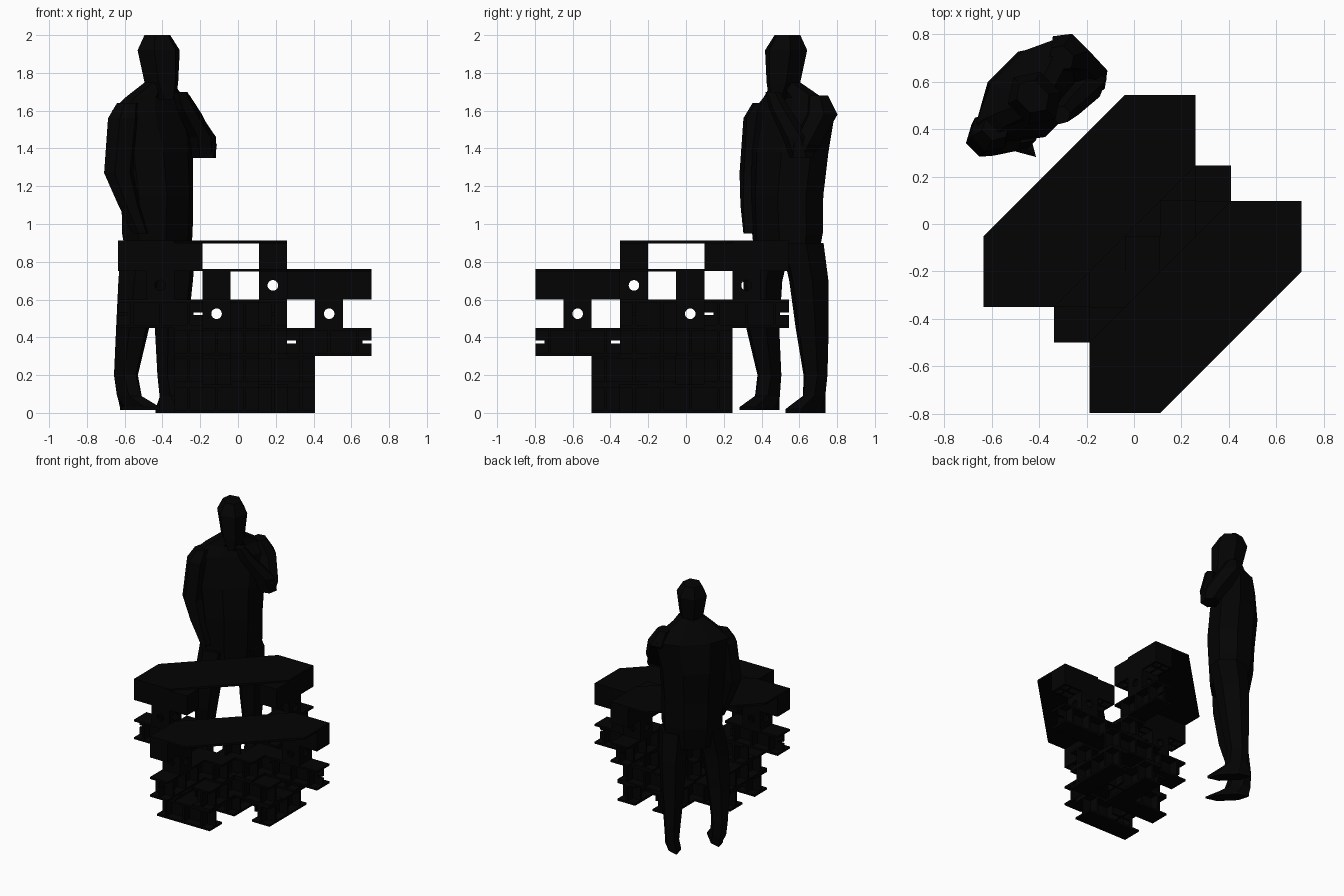
import bpy, bmesh
from math import cos, sin, pi
from mathutils import Matrix, Vector

if "Cube" in bpy.data.objects:
    bpy.data.objects.remove(bpy.data.objects["Cube"])

C, X0, Y0, L, T = 0.149, -0.635, -0.797, 0.15, 0.015   # grid cell, origin, layer, sheet thickness
black = bpy.data.materials.new("black")
black.diffuse_color = (0.001, 0.001, 0.001, 1)
black.use_nodes = True
black.node_tree.nodes["Principled BSDF"].inputs["Base Color"].default_value = black.diffuse_color


def to_mesh(bm, name):
    bmesh.ops.recalc_face_normals(bm, faces=bm.faces)
    me = bpy.data.meshes.new(name)
    bm.to_mesh(me)
    bm.free()
    me.materials.append(black)
    return me


def add(name, me, mat=Matrix()):
    ob = bpy.data.objects.new(name, me)
    ob.matrix_world = mat
    bpy.context.collection.objects.link(ob)
    return ob


def box(bm, lo, hi):
    lo, hi = Vector(lo), Vector(hi)
    bmesh.ops.create_cube(bm, size=1, matrix=Matrix.Translation((lo + hi) / 2)
                          @ Matrix.Diagonal((*(hi - lo), 1)))


def extrude(bm, pts, vec):
    f = bm.faces.new([bm.verts.new(p) for p in pts])
    g = bmesh.ops.extrude_face_region(bm, geom=[f])
    bmesh.ops.translate(bm, vec=vec, verts=[v for v in g["geom"] if isinstance(v, bmesh.types.BMVert)])


# Three-cell beam of sheets, along x from the origin, centred on y, with or without end slots
def beam_mesh(slotted):
    bm = bmesh.new()
    n, s, a, b = 3 * C, 0.048, L / 2 - 0.007, L / 2 + 0.007
    prof = [(0, 0), (n, 0), (n, L), (0, L)]
    if slotted:
        prof = [(0, 0), (n, 0), (n, a), (n - s, a), (n - s, b), (n, b), (n, L),
                (0, L), (0, b), (s, b), (s, a), (0, a)]
    extrude(bm, [(x, -T / 2, z) for x, z in prof], (0, T, 0))
    for z in (0, L - T):
        box(bm, (0, -C / 2, z), (n, C / 2, z + T))
    for i in range(3):
        x = (i + 0.5) * C
        box(bm, (x - T / 2, -C / 2, 0), (x + T / 2, C / 2, L))
    return to_mesh(bm, "beam")


# End box under a table top: skirt walls with ribs inside
def end_box_mesh():
    bm = bmesh.new()
    h, n = C / 2, 3 * C
    for y in (-h, -T / 2, h - T):
        box(bm, (0, y, 0), (n, y + T, L))
    for x in (0, .5 * C, 1.5 * C, 2.5 * C, n - T):
        box(bm, (x, -h, 0), (x + T, h, L))
    box(bm, (0, -h, L - T), (n, h, L))
    return to_mesh(bm, "end_box")


# One-cell connector: four walls, each with a round hole
def connector_mesh():
    bm = bmesh.new()
    h, r, n = C / 2, 0.028, 24
    for k in range(4):
        rot = Matrix.Rotation(k * pi / 2, 4, 'Z')
        rings = []
        for y in (-h, -h + T):
            inner, outer = [], []
            for i in range(n):
                t = 2 * pi * i / n
                c, d = cos(t), sin(t)
                m = max(abs(c), abs(d))
                inner.append(bm.verts.new(rot @ Vector((r * c, y, L / 2 + r * d))))
                outer.append(bm.verts.new(rot @ Vector((h * c / m, y, L / 2 + L / 2 * d / m))))
            rings += [inner, outer]
        for p, q in ((0, 1), (2, 3), (0, 2), (1, 3)):
            for i in range(n):
                j = (i + 1) % n
                bm.faces.new((rings[p][i], rings[p][j], rings[q][j], rings[q][i]))
    return to_mesh(bm, "connector")


SLOTTED, PLAIN, END, CONN = beam_mesh(True), beam_mesh(False), end_box_mesh(), connector_mesh()


# Each piece is placed twice, mirrored over the diagonal: (i, j) -> (8-j, 8-i)
def beam_pair(name, me, i, j, k):
    add(name + "_x", me, Matrix.Translation((X0 + i * C, Y0 + (j + .5) * C, k * L)))
    add(name + "_y", me, Matrix.Translation((X0 + (8.5 - j) * C, Y0 + (6 - i) * C, k * L))
        @ Matrix.Rotation(pi / 2, 4, 'Z'))


for name, me, i, j, k in (
        ("high_end_box", END, 0, 3, 5), ("low_end_box", END, 6, 5, 4),
        ("high_arm_beam", SLOTTED, 0, 3, 3), ("low_arm_beam", SLOTTED, 6, 5, 2),
        ("base_beam", PLAIN, 2, 2, 0), ("base_beam", PLAIN, 2, 4, 0),
        ("trunk_beam", PLAIN, 4, 4, 1), ("trunk_beam", PLAIN, 4, 6, 1),
        ("upper_trunk_beam", PLAIN, 2, 3, 2)):
    beam_pair(name, me, i, j, k)

# Connectors with round holes
for name, i, j, k in (("high_connector", 1, 3, 4), ("low_connector", 7, 5, 3)):
    for a, b in ((i, j), (8 - j, 8 - i)):
        add(name, CONN, Matrix.Translation((X0 + (a + .5) * C, Y0 + (b + .5) * C, k * L)))

# Trunk columns of crossed sheets
for name, c, n in (("central_column", 4, 4), ("front_column", 3, 2), ("back_column", 5, 2)):
    bm = bmesh.new()
    cx, cy = X0 + (c + .5) * C, Y0 + (c + .5) * C
    box(bm, (cx - C / 2, cy - T / 2, 0), (cx + C / 2, cy + T / 2, n * L))
    box(bm, (cx - T / 2, cy - C / 2, 0), (cx + T / 2, cy + C / 2, n * L))
    for k in range(1, n + 1):
        box(bm, (cx - C / 2, cy - C / 2, k * L - T), (cx + C / 2, cy + C / 2, k * L))
    add(name, to_mesh(bm, name))

# Two long hexagonal table tops
for name, s, z in (("high_table_top", 0, 0.897), ("low_table_top", 3, 0.748)):
    bm = bmesh.new()
    hexagon = [(0, 5), (4, 9), (6, 9), (6, 7), (2, 3), (0, 3)]
    extrude(bm, [(X0 + (i + s) * C, Y0 + (j - s) * C, z) for i, j in hexagon], (0, 0, 0.015))
    add(name, to_mesh(bm, name))

# Standing figure: lofts in a frame turned 45 degrees (side, forward, height, side radius, forward radius)
BODY = Matrix.Translation((-0.42, 0.53, 0)) @ Matrix.Rotation(pi / 4, 4, 'Z')


def loft(name, rings, n=8):
    bm = bmesh.new()
    prev = None
    for u, f, z, ru, rf in rings:
        cur = [bm.verts.new((u + ru * cos(2 * pi * (i + .5) / n), -f + rf * sin(2 * pi * (i + .5) / n), z))
               for i in range(n)]
        if prev:
            for i in range(n):
                j = (i + 1) % n
                bm.faces.new((prev[i], prev[j], cur[j], cur[i]))
        else:
            bm.faces.new(cur)
        prev = cur
    bm.faces.new(prev)
    add(name, to_mesh(bm, name), BODY)


loft("torso", [(0, 0, .78, .19, .14), (0, -.01, .95, .22, .16), (0, -.01, 1.15, .22, .17),
               (0, -.03, 1.38, .24, .17), (0.01, -.05, 1.6, .28, .13), (0.01, -.04, 1.67, .2, .09),
               (0, 0, 1.75, .08, .08)])
loft("head", [(0, .06, 1.66, .05, .05), (0, .02, 1.75, .085, .105), (0, 0, 1.92, .11, .125),
              (0, -.01, 2.0, .065, .08)], 6)
loft("right_arm", [(-.2, -.03, 1.64, .06, .06), (-.235, -.03, 1.56, .08, .09), (-.265, -.03, 1.27, .085, .08),
                   (-.24, .02, 1.1, .06, .06), (-.2, .06, .95, .04, .05)], 6)
loft("left_upper_arm", [(.2, -.04, 1.68, .05, .06), (.24, -.03, 1.58, .075, .1),
                        (.24, .09, 1.42, .07, .09), (.23, .12, 1.35, .05, .06)], 6)
loft("left_forearm", [(.23, .11, 1.35, .07, .06), (.2, .13, 1.46, .08, .06),
                      (.08, .13, 1.61, .06, .05), (.03, .13, 1.7, .04, .04)], 6)
loft("right_leg", [(-.12, 0, .9, .11, .13), (-.165, .01, .7, .1, .12), (-.185, -.01, .45, .085, .1),
                   (-.185, -.06, .2, .06, .075), (-.18, -.04, .09, .055, .09), (-.17, .03, .03, .05, .15),
                   (-.17, .03, .015, .05, .15)], 6)
loft("left_leg", [(.12, 0, .9, .11, .13), (.14, -.03, .7, .1, .12), (.145, -.05, .45, .085, .1),
                  (.15, -.07, .2, .06, .075), (.15, -.06, .09, .05, .08), (.135, -.01, .02, .05, .15),
                  (.135, -.01, 0, .05, .15)], 6)
